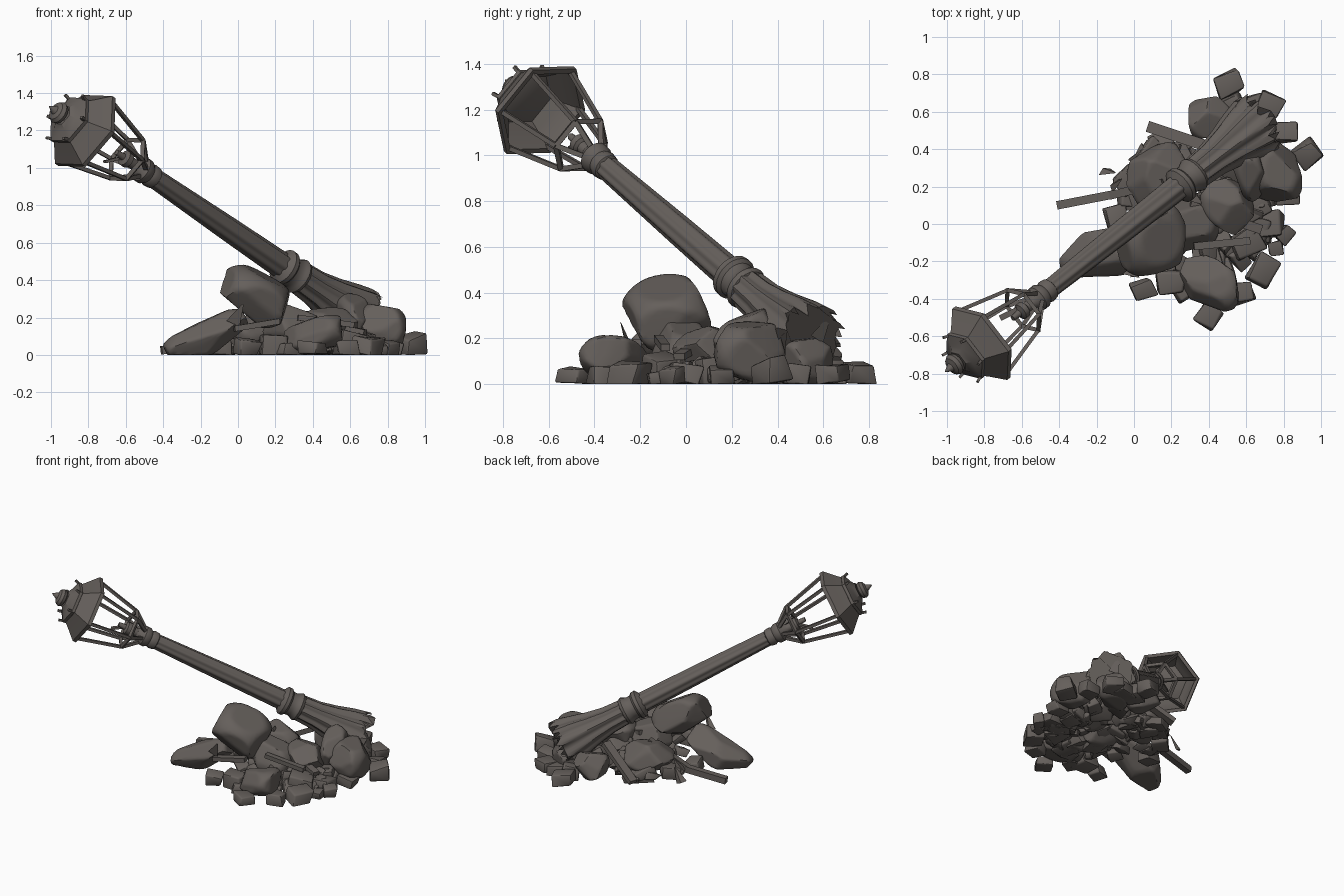
import bpy, bmesh, math, random
from mathutils import Vector, Matrix, Euler

random.seed(7)
if "Cube" in bpy.data.objects:
    bpy.data.objects.remove(bpy.data.objects["Cube"], do_unlink=True)

# One weathered metal and stone colour
COLOUR = (0.13, 0.115, 0.105, 1)
mat = bpy.data.materials.new("weathered_grey_brown")
mat.use_nodes = True
mat.diffuse_color = COLOUR
bsdf = mat.node_tree.nodes["Principled BSDF"]
bsdf.inputs["Base Color"].default_value = COLOUR
bsdf.inputs["Roughness"].default_value = 0.9

# Leaning frame of the lamp: local z runs from the lower collar to the lantern
foot = Vector((0.29, 0.24, 0.44))
axis = (Vector((-0.82, -0.64, 1.2)) - foot).normalized()
side = Vector((-0.01, 0.14, 0.2))
side = (side - axis * side.dot(axis)).normalized()
LEAN = Matrix((side, axis.cross(side), axis)).transposed().to_4x4()
LEAN.translation = foot


def finish(bm, name, angle=35):
    bmesh.ops.recalc_face_normals(bm, faces=bm.faces)
    mesh = bpy.data.meshes.new(name)
    bm.to_mesh(mesh)
    bm.free()
    mesh.materials.append(mat)
    mesh.shade_smooth()
    mesh.set_sharp_from_angle(angle=math.radians(angle))
    ob = bpy.data.objects.new(name, mesh)
    bpy.context.collection.objects.link(ob)
    return ob


def lathe(name, profile, segs, flutes=0, depth=0.0, ragged=0.0, closed=False):
    """Spin (height, radius) pairs around the leaning axis."""
    bm = bmesh.new()
    rings = []
    for i, (t, r) in enumerate(profile):
        ring = []
        for k in range(segs):
            a = math.tau * k / segs
            rr = r * (1 + depth * math.cos(flutes * a))
            tt = t + (random.uniform(-ragged, ragged) if i == 0 else 0)
            ring.append(bm.verts.new((rr * math.cos(a), rr * math.sin(a), tt)))
        rings.append(ring)
    pairs = list(zip(rings, rings[1:]))
    if closed:
        pairs.append((rings[-1], rings[0]))
    for lo, hi in pairs:
        for k in range(segs):
            j = (k + 1) % segs
            bm.faces.new((lo[k], lo[j], hi[j], hi[k]))
    if not closed:
        bm.faces.new(rings[0])
        bm.faces.new(rings[-1])
    bm.transform(LEAN)
    return finish(bm, name)


def polar(t, r, k):
    a = math.tau * k / 6
    return LEAN @ Vector((r * math.cos(a), r * math.sin(a), t))


def rod(name, a, b, width, depth=None):
    """Square bar between two points."""
    a, b = Vector(a), Vector(b)
    d = b - a
    bm = bmesh.new()
    bmesh.ops.create_cube(bm, size=1)
    size = Matrix.Diagonal((width, depth or width, d.length, 1))
    turn = d.to_track_quat('Z', 'Y').to_matrix().to_4x4()
    bm.transform(Matrix.Translation((a + b) / 2) @ turn @ size)
    return finish(bm, name)


def place(bm, loc, size, rot):
    bm.transform(Matrix.LocRotScale(Vector(loc), Euler([math.radians(v) for v in rot]), Vector(size)))
    for v in bm.verts:
        v.co.z = max(v.co.z, 0.0)


def boulder(name, loc, size, rot=(0, 0, 0)):
    """Rounded stone with several broken facets."""
    bm = bmesh.new()
    bmesh.ops.create_icosphere(bm, subdivisions=4, radius=0.62)
    for _ in range(9):
        n = Vector([random.gauss(0, 1) for _ in range(3)]).normalized()
        limit = random.uniform(0.4, 0.5)
        for v in bm.verts:
            over = v.co.dot(n) - limit
            if over > 0:
                v.co -= n * over * 0.95
    for v in bm.verts:
        v.co = [max(-0.5, min(0.5, c)) for c in v.co]
    place(bm, loc, size, rot)
    return finish(bm, name, 40)


def block(name, loc, size, rot=(0, 0, 0), jitter=0.12):
    """Chipped brick with worn edges."""
    bm = bmesh.new()
    bmesh.ops.create_cube(bm, size=1)
    for v in bm.verts:
        v.co += Vector([random.uniform(-jitter, jitter) for _ in range(3)])
    bmesh.ops.bevel(bm, geom=list(bm.edges), offset=0.1, segments=2, profile=0.5, affect='EDGES')
    place(bm, loc, size, rot)
    return finish(bm, name, 40)


# Lamp post: torn fluted base, collars and tapering shaft
lathe("fluted_base", [(-0.52, 0.165), (-0.42, 0.145), (-0.3, 0.115), (-0.18, 0.093), (-0.04, 0.085)],
      60, 10, 0.07, 0.05)
lathe("lower_collar", [(-0.07, 0.07), (-0.06, 0.09), (-0.04, 0.1), (-0.02, 0.09), (0.0, 0.082),
                       (0.03, 0.085), (0.045, 0.1), (0.07, 0.1), (0.085, 0.08), (0.1, 0.06)], 24)
lathe("shaft", [(0.05, 0.068), (0.5, 0.062), (1.12, 0.05)], 48, 8, 0.06)
lathe("upper_collar", [(1.06, 0.045), (1.07, 0.06), (1.1, 0.064), (1.12, 0.056), (1.14, 0.07),
                       (1.17, 0.07), (1.19, 0.05), (1.22, 0.03)], 24)

# Lantern cage
for k in range(6):
    rod("cage_foot", polar(1.17, 0.045, k), polar(1.28, 0.135, k), 0.022)
    rod("cage_bar", polar(1.28, 0.135, k), polar(1.61, 0.215, k), 0.02)
    rod("cage_ring", polar(1.28, 0.135, k), polar(1.28, 0.135, k + 1), 0.022)
lathe("lamp_holder", [(1.2, 0.03), (1.26, 0.03), (1.27, 0.045), (1.3, 0.045), (1.31, 0.02), (1.36, 0.015)], 12)
rod("broken_fitting", polar(1.3, 0.02, 1), polar(1.38, 0.08, 2), 0.03, 0.015)

# Lantern hood: hollow six-sided shell, tier and finial
lathe("hood", [(1.59, 0.215), (1.59, 0.24), (1.615, 0.24), (1.64, 0.215), (1.69, 0.165), (1.73, 0.13),
               (1.72, 0.115), (1.67, 0.16), (1.62, 0.205)], 6, closed=True)
lathe("hood_tier", [(1.7, 0.12), (1.715, 0.15), (1.735, 0.15), (1.76, 0.09), (1.78, 0.06)], 6)
lathe("finial", [(1.76, 0.05), (1.78, 0.035), (1.79, 0.055), (1.81, 0.062), (1.83, 0.05),
                 (1.84, 0.025), (1.88, 0.003)], 16)
for k in range(6):
    rod("hood_spike", polar(1.71, 0.13, k), polar(1.765, 0.15, k), 0.015)

# Large boulders
for loc, size, rot in [
    ((-0.17, -0.16, 0.09), (0.46, 0.26, 0.18), (0, -25, 10)),
    ((0.09, -0.08, 0.31), (0.36, 0.34, 0.25), (15, 25, 20)),
    ((0.76, 0.28, 0.14), (0.24, 0.32, 0.24), (0, 10, 10)),
    ((0.41, -0.31, 0.11), (0.34, 0.25, 0.17), (0, -10, -20)),
    ((0.4, 0.57, 0.1), (0.23, 0.21, 0.2), (0, 0, 10)),
    ((0.12, 0.27, 0.13), (0.34, 0.26, 0.2), (10, 0, 30)),
    ((0.5, 0.1, 0.15), (0.3, 0.24, 0.2), (15, 0, -35)),
    ((0.28, 0.0, 0.13), (0.3, 0.28, 0.24), (0, 20, 15)),
    ((0.6, 0.5, 0.1), (0.28, 0.24, 0.2), (0, 0, 40)),
    ((0.62, 0.28, 0.2), (0.16, 0.3, 0.2), (20, 0, 20)),
]:
    boulder("boulder", loc, size, rot)

# Loose bricks around the edge: x, y, width, turn
for x, y, w, turn in [
    (0.5, 0.75, 0.12, 20), (0.73, 0.64, 0.11, -20), (0.82, 0.49, 0.11, 0), (0.93, 0.37, 0.12, 40),
    (0.69, -0.25, 0.13, 60), (0.4, -0.49, 0.11, 55), (0.58, -0.37, 0.11, 10), (0.73, 0, 0.13, 5),
    (0.81, -0.06, 0.08, 50), (0.05, -0.35, 0.1, 20), (0.19, -0.31, 0.13, 0), (0.6, -0.1, 0.14, 30),
    (0.27, -0.35, 0.1, 30), (0.76, -0.13, 0.07, 10), (-0.1, 0.04, 0.11, 10), (0.53, 0.63, 0.12, 30),
    (0.62, 0.62, 0.12, 10), (-0.03, 0.24, 0.12, 40), (0.66, 0.1, 0.13, 20), (0.82, 0.16, 0.1, 0),
]:
    h = w * random.uniform(0.65, 0.95)
    block("loose_brick", (x, y, h * 0.5), (w * 1.1, w, h), (random.uniform(-10, 10), random.uniform(-10, 10), turn))

# Rubble fill, higher toward the middle of the heap
for _ in range(55):
    a, d = random.uniform(0, math.tau), math.sqrt(random.random())
    x, y = 0.36 + 0.4 * d * math.cos(a), 0.12 + 0.4 * d * math.sin(a)
    z = 0.03 + random.random() * 0.14 * (1 - d)
    s = random.uniform(0.07, 0.14)
    block("rubble", (x, y, z), (s * 1.2, s, s * 0.6), [random.uniform(-35, 35) for _ in range(2)] + [math.degrees(a)], 0.2)

# Splintered beams
for a, b, w, d in [
    ((-0.41, 0.1, 0.025), (-0.1, 0.16, 0.06), 0.045, 0.045),
    ((-0.12, 0.155, 0.06), (0.16, 0.22, 0.22), 0.045, 0.045),
    ((0.08, 0.52, 0.04), (0.38, 0.42, 0.22), 0.06, 0.035),
    ((-0.02, -0.26, 0.14), (0.22, -0.22, 0.18), 0.05, 0.03),
    ((0.32, -0.12, 0.2), (0.62, -0.09, 0.16), 0.04, 0.03),
    ((0.3, 0.1, 0.2), (0.68, -0.03, 0.12), 0.05, 0.03),
]:
    rod("beam", a, b, w, d)

# Bent metal shards
for x, y, z, turn in [(-0.13, 0.28, 0.06, 30), (-0.09, 0.22, 0.1, 80), (0.0, -0.27, 0.22, 10), (0.66, 0.6, 0.25, 130)]:
    bm = bmesh.new()
    bmesh.ops.create_cone(bm, cap_ends=True, segments=3, radius1=0.5, radius2=0.05, depth=1)
    place(bm, (x, y, z), (0.09, 0.03, 0.12), (20, 25, turn))
    finish(bm, "shard")
